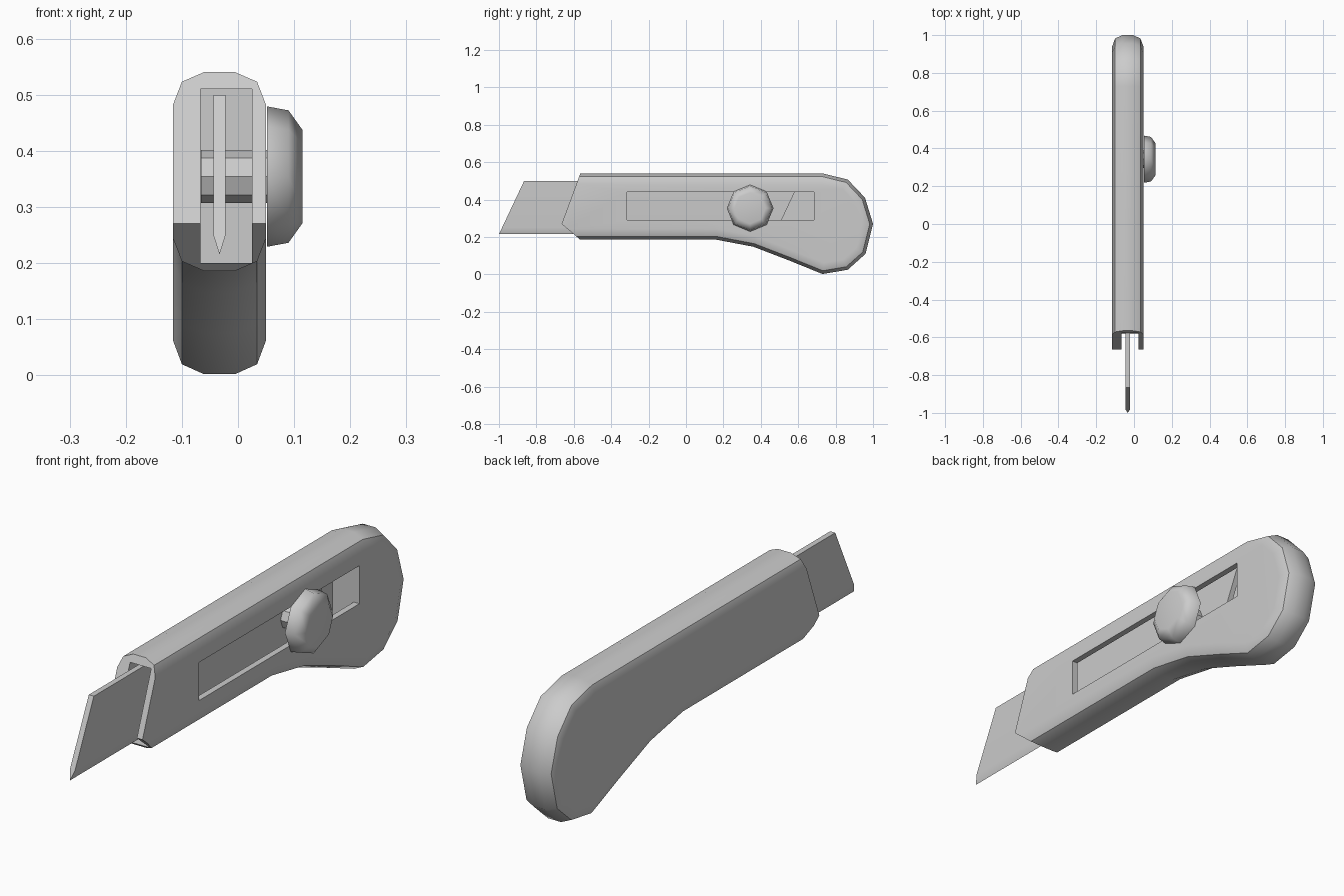
import bpy, bmesh, math
from mathutils import Vector

if "Cube" in bpy.data.objects:
    bpy.data.objects.remove(bpy.data.objects["Cube"])

grey = bpy.data.materials.new("light_grey")
grey.use_nodes = True
grey.diffuse_color = (0.6, 0.6, 0.6, 1)
grey.node_tree.nodes["Principled BSDF"].inputs["Base Color"].default_value = (0.6, 0.6, 0.6, 1)

MID = -0.033     # middle plane of the handle and blade
HALF = 0.0825    # half thickness of the handle


def select(ob):
    bpy.ops.object.select_all(action='DESELECT')
    ob.select_set(True)
    bpy.context.view_layer.objects.active = ob


def make(name, bm):
    bmesh.ops.recalc_face_normals(bm, faces=bm.faces)
    me = bpy.data.meshes.new(name)
    bm.to_mesh(me)
    bm.free()
    me.materials.append(grey)
    ob = bpy.data.objects.new(name, me)
    bpy.context.collection.objects.link(ob)
    return ob


def smooth(ob, angle):
    select(ob)
    bpy.ops.object.shade_smooth_by_angle(angle=math.radians(angle))
    mod = ob.modifiers.new("weighted", 'WEIGHTED_NORMAL')
    mod.keep_sharp = True


def loft(rings):
    """Join closed rings of points and cap both ends."""
    bm = bmesh.new()
    loops = [[bm.verts.new(p) for p in ring] for ring in rings]
    n = len(loops[0])
    for a, b in zip(loops, loops[1:]):
        for i in range(n):
            j = (i + 1) % n
            bm.faces.new((a[i], a[j], b[j], b[i]))
    bm.faces.new(loops[0])
    bm.faces.new(loops[-1])
    return bm


def inset(points, d):
    """Mitred inward offset of a clockwise outline."""
    out = []
    for i, p in enumerate(points):
        a = (p - points[i - 1]).normalized()
        b = (points[(i + 1) % len(points)] - p).normalized()
        na, nb = Vector((a.y, -a.x)), Vector((b.y, -b.x))
        out.append(p + (na + nb) * d / (1 + na.dot(nb)))
    return out


def cut_box(target, lo, hi):
    """Subtract an axis-aligned box."""
    bm = bmesh.new()
    bmesh.ops.create_cube(bm, size=1)
    for v in bm.verts:
        v.co = [l + (c + 0.5) * (h - l) for c, l, h in zip(v.co, lo, hi)]
    cutter = make("cutter", bm)
    cutter.hide_render = True
    mod = target.modifiers.new("cut", 'BOOLEAN')
    mod.operation = 'DIFFERENCE'
    mod.solver = 'EXACT'
    mod.object = cutter
    select(target)
    bpy.ops.object.modifier_apply(modifier=mod.name)
    bpy.data.objects.remove(cutter)


# Handle: side outline with rounded rim, front trimmed to a blunt point
outline = [Vector(p) for p in (
    (-0.85, 0.54), (0.73, 0.54), (0.865, 0.507), (0.957, 0.41), (1.0, 0.27),
    (0.96, 0.11), (0.865, 0.025), (0.73, 0.002), (0.55, 0.075), (0.36, 0.148),
    (0.16, 0.186), (-0.85, 0.186))]
rim = [(-HALF, 0.057), (-0.067, 0.017), (-0.028, 0), (0.028, 0), (0.067, 0.017), (HALF, 0.057)]
bm = loft([[(MID + x, p.x, p.y) for p in inset(outline, d)] for x, d in rim])
for normal in ((0, -0.27, 0.1), (0, -0.085, -0.1)):
    cut = bmesh.ops.bisect_plane(bm, geom=bm.verts[:] + bm.edges[:] + bm.faces[:],
                                 plane_co=(0, -0.665, 0.27), plane_no=normal, clear_outer=True)
    edges = [e for e in cut["geom_cut"] if isinstance(e, bmesh.types.BMEdge)]
    bmesh.ops.edgeloop_fill(bm, edges=edges)
handle = make("handle", bm)

# Blade channel and thumb slot
cut_box(handle, (-0.067, -0.9, 0.2), (0.025, 0.685, 0.51))
cut_box(handle, (0.0, -0.315, 0.29), (0.1, 0.685, 0.44))
smooth(handle, 38)

# Blade: sharpened section swept along the handle with slanted ends
section = [(0, 0.215), (0.011, 0.25), (0.011, 0.499), (-0.011, 0.499), (-0.011, 0.25)]
blade = make("blade", loft([[(MID + x, y + 0.472 * (z - 0.215), z) for x, z in section]
                            for y in (-1.0, 0.475)]))
smooth(blade, 30)

# Thumb knob and its shaft, turned about the x axis with eight sides
def turned(name, profile, angle):
    steps = [i * math.pi / 4 for i in range(8)]
    ob = make(name, loft([[(x, 0.343 + r * math.cos(a), 0.354 + r * math.sin(a))
                           for a in steps] for x, r in profile]))
    smooth(ob, angle)


turned("thumb_knob", [(0.052, 0.125), (0.09, 0.118), (0.115, 0.083)], 60)
turned("knob_shaft", [(-0.066, 0.047), (0.053, 0.047)], 30)
